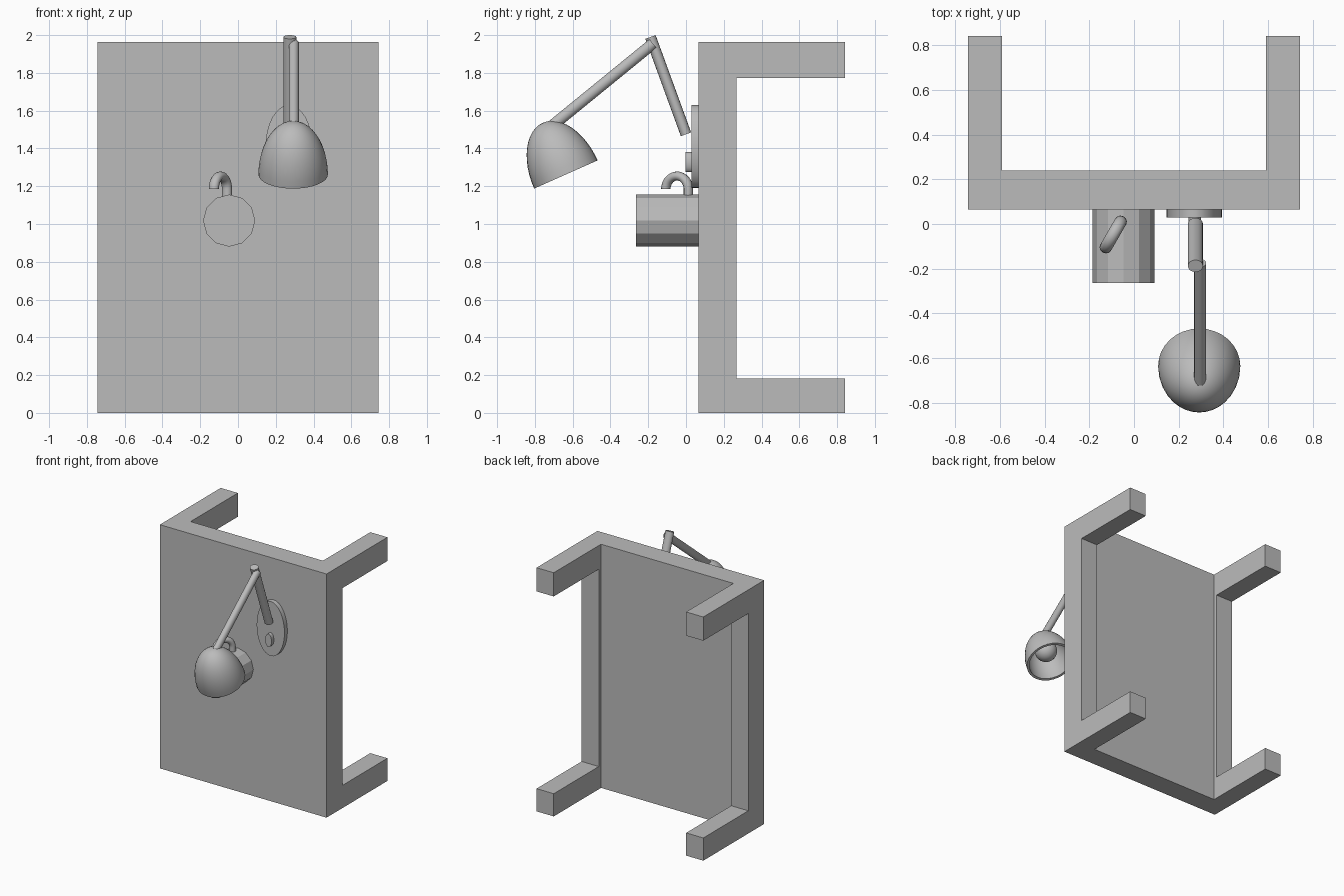
import bpy, bmesh, math
from mathutils import Matrix, Vector

default = bpy.data.objects.get("Cube")
if default:
    bpy.data.objects.remove(default, do_unlink=True)

grey = bpy.data.materials.new("plain_grey")
grey.use_nodes = True
COLOUR = (0.5, 0.5, 0.5, 1)
grey.diffuse_color = COLOUR
grey.node_tree.nodes["Principled BSDF"].inputs["Base Color"].default_value = COLOUR


def finish(name, bm, smooth=False):
    bmesh.ops.recalc_face_normals(bm, faces=bm.faces)
    mesh = bpy.data.meshes.new(name)
    bm.to_mesh(mesh)
    bm.free()
    mesh.materials.append(grey)
    obj = bpy.data.objects.new(name, mesh)
    bpy.context.collection.objects.link(obj)
    if smooth:
        activate(obj)
        bpy.ops.object.shade_smooth_by_angle(angle=math.radians(40))
    return obj


def activate(obj):
    bpy.ops.object.select_all(action="DESELECT")
    obj.select_set(True)
    bpy.context.view_layer.objects.active = obj


def box(name, low, high):
    low, high = Vector(low), Vector(high)
    bm = bmesh.new()
    bmesh.ops.create_cube(bm, size=1, matrix=Matrix.Translation((low + high) / 2)
                          @ Matrix.Diagonal((*(high - low), 1)))
    return finish(name, bm)


def frame(origin, axis):
    """Local z along the axis, local x kept on the world x axis."""
    z = Vector(axis).normalized()
    x = Vector((1, 0, 0))
    rot = Matrix((x, z.cross(x), z)).transposed().to_4x4()
    return Matrix.Translation(origin) @ rot


def rod(name, start, end, rx, ry, sides, smooth=True):
    start, end = Vector(start), Vector(end)
    bm = bmesh.new()
    bmesh.ops.create_cone(bm, cap_ends=True, segments=sides, radius1=1, radius2=1,
                          depth=(end - start).length,
                          matrix=frame((start + end) / 2, end - start)
                          @ Matrix.Diagonal((rx, ry, 1, 1)))
    return finish(name, bm, smooth)


# Table lying on its side: a solid block with the spaces between the legs cut out
FRONT, BACK, HALF, TOP = 0.066, 0.841, 0.743, 1.963
table = box("table", (-HALF, FRONT, 0), (HALF, BACK, TOP))
cutters = [box("gap_across", (-0.59, 0.239, -1), (0.59, 2, 3)),
           box("gap_along", (-2, 0.268, 0.183), (2, 2, 1.772))]
for cutter in cutters:
    cutter.hide_render = True
    mod = table.modifiers.new("cut", "BOOLEAN")
    mod.operation, mod.solver, mod.object = "DIFFERENCE", "EXACT", cutter
    activate(table)
    bpy.ops.object.modifier_apply(modifier=mod.name)
    bpy.data.objects.remove(cutter, do_unlink=True)

# Mug standing out from the table top
rod("mug", (-0.047, FRONT, 1.018), (-0.047, -0.264, 1.018), 0.138, 0.138, 12, False)

# Mug handle: a half ring with one end carried down into the mug
bm = bmesh.new()
RING, TUBE, STEPS, SIDES = 0.069, 0.024, 16, 12
path = [(RING * math.cos(a), RING * math.sin(a), a)
        for a in (math.pi * i / STEPS for i in range(STEPS + 1))]
path.insert(0, (RING, -0.05, 0))
rings = []
for u, w, a in path:
    ring = []
    for j in range(SIDES):
        b = 2 * math.pi * j / SIDES
        out = TUBE * math.cos(b)
        ring.append(bm.verts.new((u + out * math.cos(a), TUBE * 1.15 * math.sin(b),
                                  w + out * math.sin(a))))
    rings.append(ring)
for r0, r1 in zip(rings, rings[1:]):
    for j in range(SIDES):
        k = (j + 1) % SIDES
        bm.faces.new((r0[j], r0[k], r1[k], r1[j]))
bm.faces.new(rings[0])
bm.faces.new(rings[-1])
bm.transform(Matrix.Translation((-0.093, -0.047, 1.185)) @ Matrix.Rotation(math.radians(60), 4, "Z"))
finish("mug_handle", bm, True)

# Lamp base and switch
rod("lamp_base", (0.27, FRONT, 1.41), (0.27, 0.029, 1.41), 0.124, 0.22, 32)
rod("lamp_switch", (0.272, 0.03, 1.327), (0.272, -0.002, 1.327), 0.028, 0.053, 20)

# Lamp arms
rod("lower_arm", (0.275, 0, 1.475), (0.275, -0.188, 1.99), 0.034, 0.029, 16)
rod("upper_arm", (0.296, -0.175, 1.955), (0.296, -0.705, 1.523), 0.027, 0.03, 16)

# Lamp shade: a hollow half ellipsoid tilted towards the table
shade_frame = frame((0.292, -0.636, 1.262), (0, -0.406, 0.914))
bm = bmesh.new()
N = 12
outer = [(0.184 * math.cos(t), 0.3 * math.sin(t))
         for t in (math.pi / 2 * i / N for i in range(N + 1))]
inner = [(r * 0.9, z * 0.93) for r, z in outer]
verts = [bm.verts.new((r, 0, z)) for r, z in outer[::-1] + inner]
edges = [bm.edges.new(pair) for pair in zip(verts, verts[1:])]
bmesh.ops.spin(bm, geom=verts + edges, cent=(0, 0, 0), axis=(0, 0, 1),
               angle=2 * math.pi, steps=32)
bmesh.ops.remove_doubles(bm, verts=bm.verts, dist=0.0005)
bm.transform(shade_frame)
finish("lamp_shade", bm, True)

# Bulb inside the shade
bm = bmesh.new()
bmesh.ops.create_uvsphere(bm, u_segments=24, v_segments=14, radius=0.085,
                          matrix=shade_frame @ Matrix.Translation((0, 0, 0.13)))
finish("bulb", bm, True)
